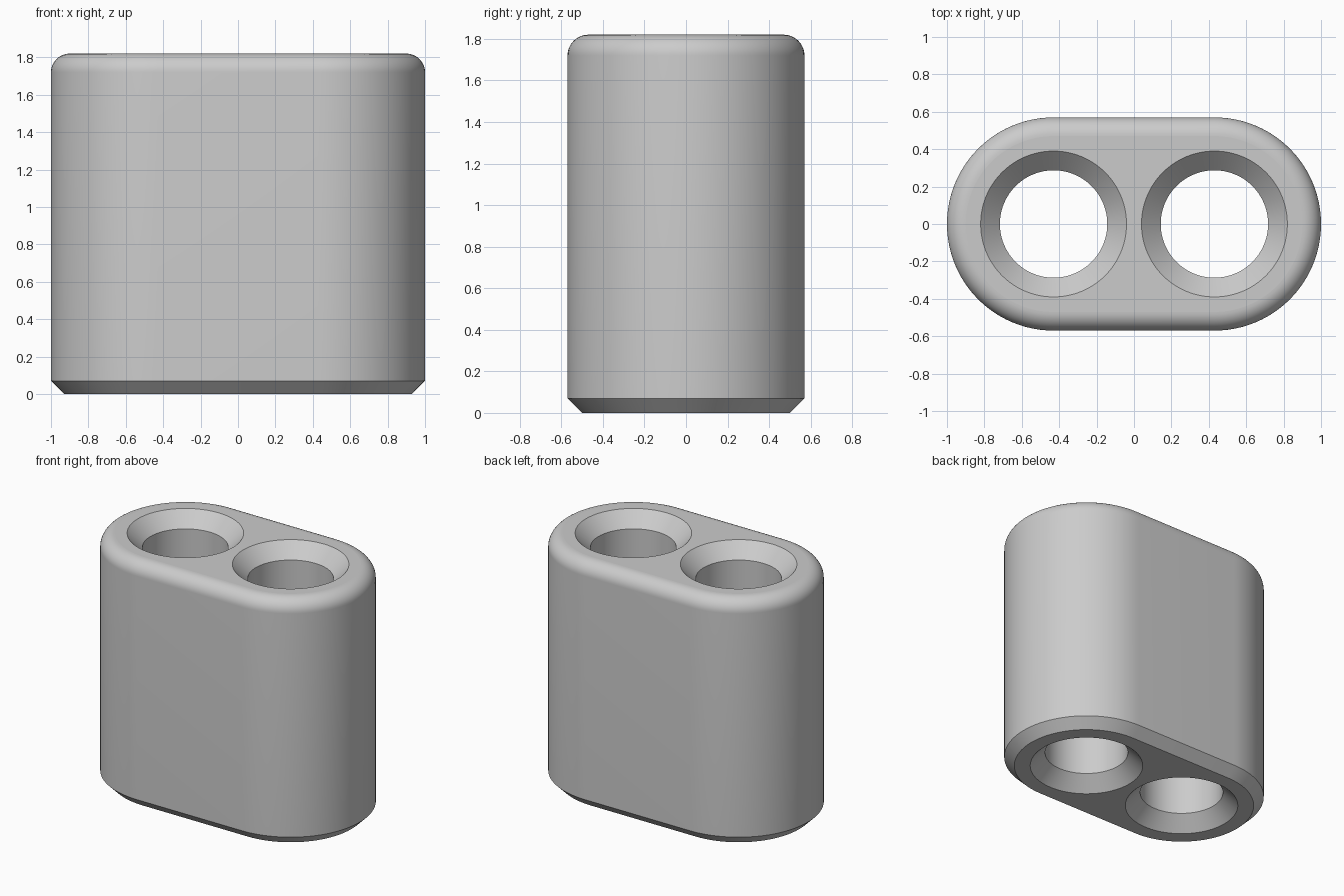
import bpy
import bmesh
from math import sin, cos, pi

cube = bpy.data.objects.get("Cube")
if cube:
    bpy.data.objects.remove(cube, do_unlink=True)

HEIGHT = 1.82
RADIUS = 0.57        # rounded ends of the block
OFFSET = 0.43        # centre of each bore
FILLET = 0.1
CHAMFER = 0.07
BORE, MOUTH = 0.287, 0.39
ARC_STEPS = 48

bm = bmesh.new()


def capsule_ring(r, z):
    """Loop of two half circles joined by straight sides."""
    verts = []
    for side, start in ((1, -pi / 2), (-1, pi / 2)):
        for i in range(ARC_STEPS + 1):
            a = start + pi * i / ARC_STEPS
            verts.append(bm.verts.new((side * OFFSET + r * cos(a), r * sin(a), z)))
    return verts


def circle_ring(x, r, z):
    n = 2 * ARC_STEPS
    return [bm.verts.new((x + r * cos(2 * pi * i / n), r * sin(2 * pi * i / n), z))
            for i in range(n)]


def skin(rings):
    """Join successive loops with quads."""
    for low, high in zip(rings, rings[1:]):
        for i in range(len(low)):
            j = (i + 1) % len(low)
            bm.faces.new((low[i], low[j], high[j], high[i])).smooth = True


def loop_edges(ring):
    return [bm.edges.get((ring[i - 1], ring[i])) for i in range(len(ring))]


# Outer wall: bottom chamfer, straight side, top fillet
profile = [(RADIUS - CHAMFER, 0), (RADIUS, CHAMFER)]
for i in range(13):
    a = pi / 2 * i / 12
    profile.append((RADIUS - FILLET + FILLET * cos(a),
                    HEIGHT - FILLET + FILLET * sin(a)))
wall = [capsule_ring(r, z) for r, z in profile]
skin(wall)

# Two through bores, countersunk at both ends
sink = MOUTH - BORE
bores = []
for x in (-OFFSET, OFFSET):
    rings = [circle_ring(x, r, z) for r, z in (
        (MOUTH, 0), (BORE, sink), (BORE, HEIGHT - sink), (MOUTH, HEIGHT))]
    skin(rings)
    bores.append(rings)

# Flat top and bottom around the bore mouths
for end, up in ((0, -1), (-1, 1)):
    edges = loop_edges(wall[end])
    for rings in bores:
        edges += loop_edges(rings[end])
    bmesh.ops.triangle_fill(bm, use_beauty=True, use_dissolve=False,
                            edges=edges, normal=(0, 0, up))

bmesh.ops.recalc_face_normals(bm, faces=bm.faces[:])
mesh = bpy.data.meshes.new("twin_bore_block")
bm.to_mesh(mesh)
bm.free()

block = bpy.data.objects.new("twin_bore_block", mesh)
bpy.context.collection.objects.link(block)

# Plain grey finish
grey = bpy.data.materials.new("light_grey")
grey.use_nodes = True
colour = (0.6, 0.6, 0.6, 1)
grey.diffuse_color = colour
grey.node_tree.nodes["Principled BSDF"].inputs["Base Color"].default_value = colour
mesh.materials.append(grey)

# Smooth shading with crisp chamfer and countersink edges
bpy.ops.object.select_all(action='DESELECT')
block.select_set(True)
bpy.context.view_layer.objects.active = block
bpy.ops.object.shade_smooth_by_angle(angle=pi / 6)
for face in mesh.polygons:
    if abs(face.normal.z) > 0.999:
        face.use_smooth = False
